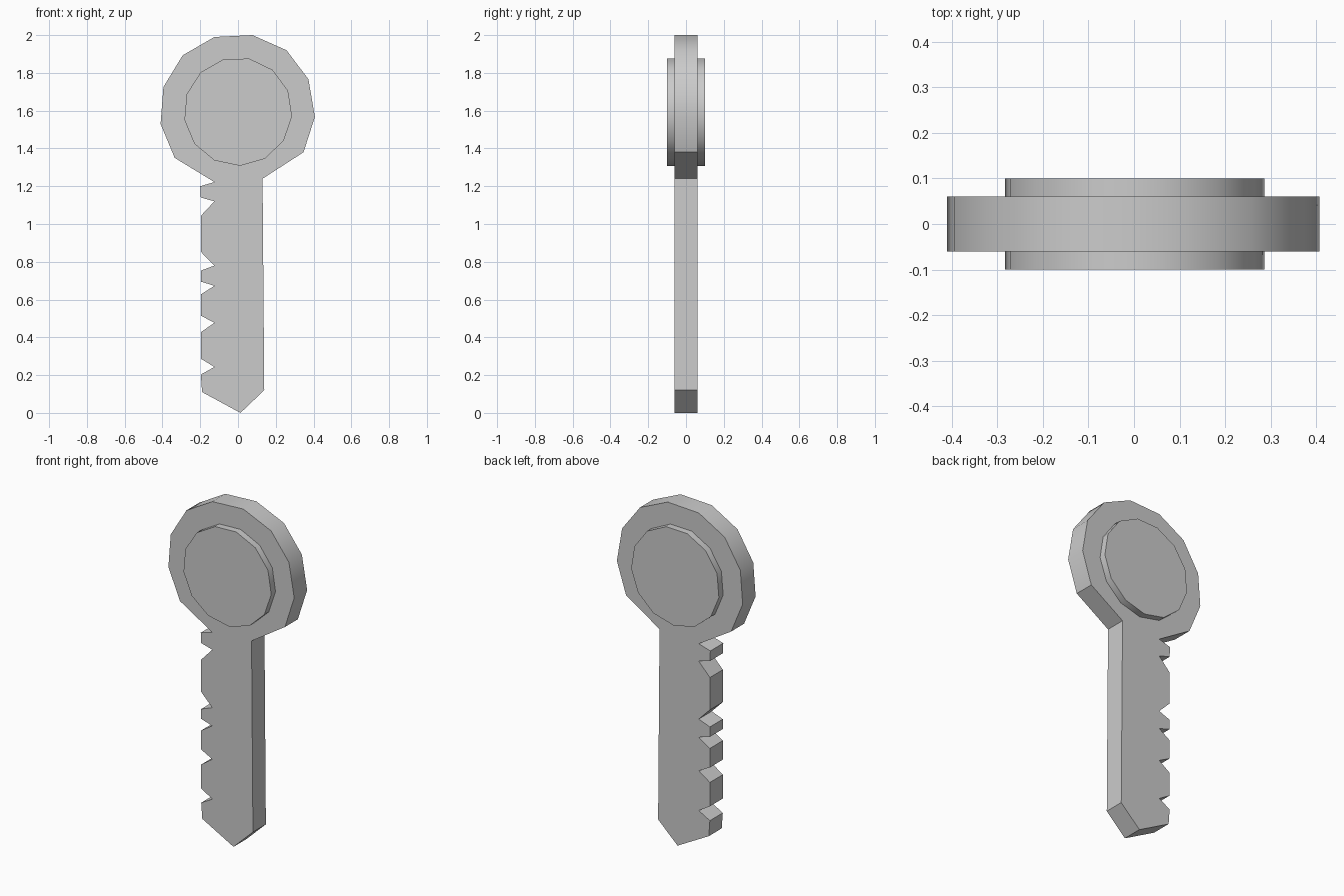
import bpy
import bmesh
import math

if "Cube" in bpy.data.objects:
    bpy.data.objects.remove(bpy.data.objects["Cube"])


def extrude_outline(name, outline, half):
    """Solid plate from an (x, z) outline, centred on y = 0."""
    bm = bmesh.new()
    face = bm.faces.new([bm.verts.new((x, -half, z)) for x, z in outline])
    new = bmesh.ops.extrude_face_region(bm, geom=[face], use_keep_orig=True)["geom"]
    verts = [v for v in new if isinstance(v, bmesh.types.BMVert)]
    bmesh.ops.translate(bm, verts=verts, vec=(0, 2 * half, 0))
    bmesh.ops.recalc_face_normals(bm, faces=bm.faces)
    mesh = bpy.data.meshes.new(name)
    bm.to_mesh(mesh)
    bm.free()
    obj = bpy.data.objects.new(name, mesh)
    bpy.context.collection.objects.link(obj)
    bpy.ops.object.select_all(action='DESELECT')
    obj.select_set(True)
    bpy.context.view_layer.objects.active = obj
    bpy.ops.object.shade_smooth_by_angle(angle=math.radians(35))
    return obj


# Key body: round head, straight right edge and pointed tip
head = [(-0.335, 1.35), (-0.41, 1.53), (-0.395, 1.725), (-0.293, 1.893),
        (-0.125, 1.99), (0.077, 2.0), (0.257, 1.92), (0.373, 1.766),
        (0.407, 1.567), (0.347, 1.38)]
shaft = [(0.13, 1.24), (0.139, 0.12), (0.013, 0.0), (-0.19, 0.11)]

# Notches down the left edge: lower lip z, root z, upper lip z
notches = [(0.203, 0.243, 0.287), (0.427, 0.477, 0.515), (0.627, 0.673, 0.695),
           (0.753, 0.78, 0.853), (1.043, 1.12, 1.14)]
teeth = []
for low, root, high in notches:
    teeth += [(-0.197, low), (-0.125, root), (-0.197, high)]
teeth += [(-0.2, 1.2), (-0.125, 1.222)]
extrude_outline("key_body", head + shaft + teeth, 0.06)

# Raised 13-sided boss, proud of both faces of the head
boss = [(0.287 * math.cos(a), 1.595 + 0.287 * math.sin(a))
        for a in (math.radians(-88) + math.tau * i / 13 for i in range(13))]
extrude_outline("head_boss", boss, 0.1)
